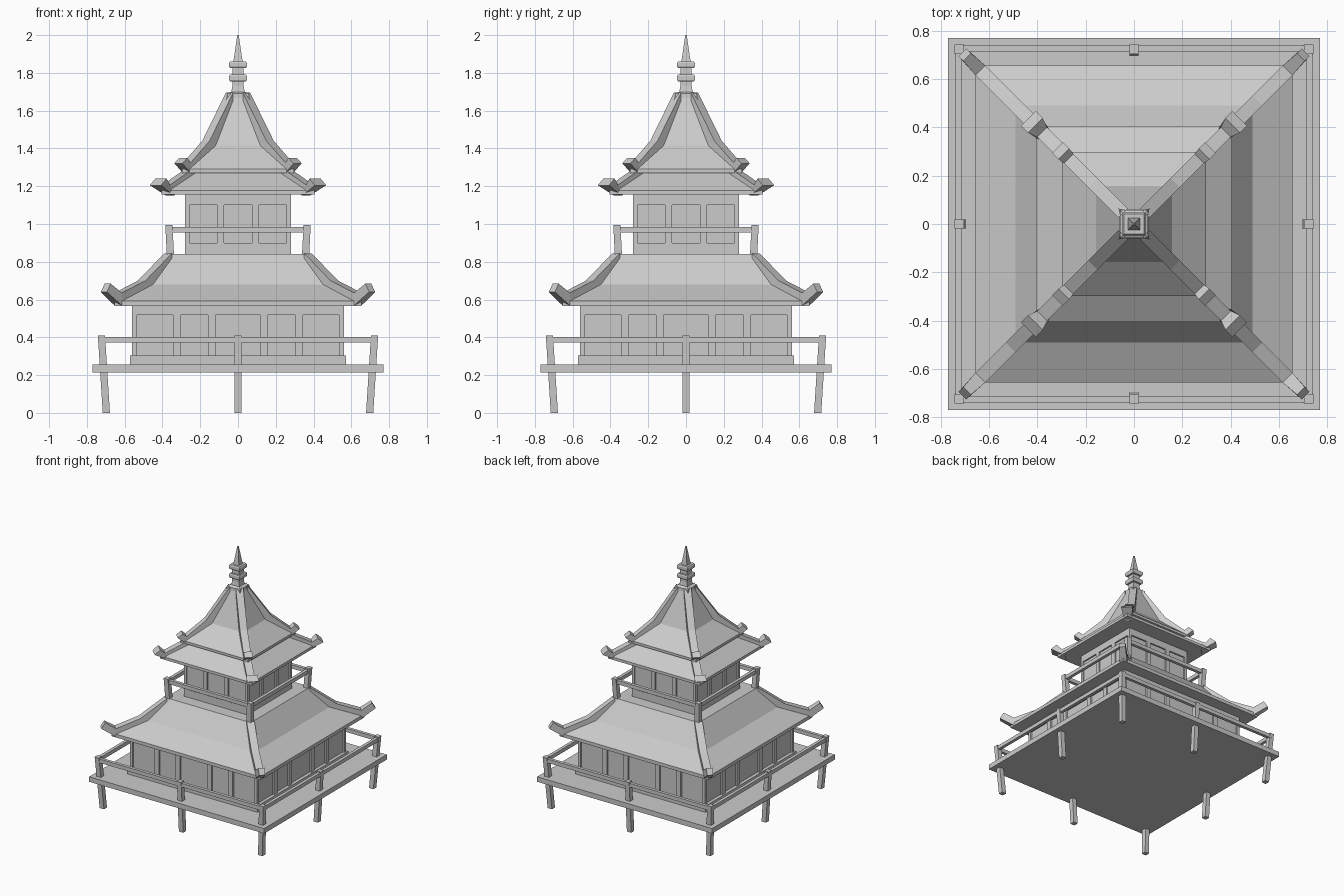
import bpy, bmesh
from math import pi, sqrt
from mathutils import Matrix, Vector

if "Cube" in bpy.data.objects:
    bpy.data.objects.remove(bpy.data.objects["Cube"])


def finish(name, bm):
    bmesh.ops.recalc_face_normals(bm, faces=bm.faces)
    me = bpy.data.meshes.new(name)
    bm.to_mesh(me)
    bm.free()
    ob = bpy.data.objects.new(name, me)
    bpy.context.collection.objects.link(ob)
    return ob


def loft(bm, rings, turn=0):
    """Skin a list of four-point rings, capped at both ends."""
    rot = Matrix.Rotation(turn * pi / 2, 3, 'Z')
    vs = [[bm.verts.new(rot @ Vector(p)) for p in r] for r in rings]
    for a, b in zip(vs, vs[1:]):
        for i in range(4):
            j = (i + 1) % 4
            bm.faces.new((a[i], a[j], b[j], b[i]))
    bm.faces.new(vs[0])
    bm.faces.new(vs[-1])


def square(h, z, cx=0, cy=0):
    return [(cx - h, cy - h, z), (cx + h, cy - h, z), (cx + h, cy + h, z), (cx - h, cy + h, z)]


def box(bm, x0, x1, y0, y1, z0, z1, turn=0):
    loft(bm, [[(x0, y0, z), (x1, y0, z), (x1, y1, z), (x0, y1, z)] for z in (z0, z1)], turn)


def stack(name, profile):
    """Square tower from (half width, height) pairs."""
    bm = bmesh.new()
    loft(bm, [square(h, z) for h, z in profile])
    return finish(name, bm)


def hip_rafters(name, top, bottom, width, tip_width):
    """Upturned ridge beams on the four diagonals, from side-view lines."""
    bm = bmesh.new()
    for k in range(4):
        rings = []
        for i, ((a, za), (b, zb)) in enumerate(zip(top, bottom)):
            o = (tip_width if i == len(top) - 1 else width) / 2 / sqrt(2)
            rings.append([(a - o, a + o, za), (a + o, a - o, za),
                          (b + o, b - o, zb), (b - o, b + o, zb)])
        loft(bm, rings, k)
    return finish(name, bm)


def walls(name, core, half, z, pillars):
    """Recessed panels framed by sill, lintel and pillars; z = four levels."""
    stack(name + "_panels", [(core, z[0]), (core, z[3])])
    stack(name + "_lintel", [(half, z[2]), (half, z[3])])
    bm = bmesh.new()
    for k in range(4):
        for x0, x1 in pillars + [(-b, -a) for a, b in pillars]:
            box(bm, x0, x1, -half, -core + 0.01, z[1], z[2], k)
    finish(name + "_pillars", bm)


def railing(name, pos, ext, z0, z1):
    bm = bmesh.new()
    for k in range(4):
        box(bm, -ext, ext, -pos - 0.0125, -pos + 0.0125, z0, z1, k)
    finish(name, bm)


def posts(name, h, foot, head, z0, z1, middle):
    bm = bmesh.new()
    for k in range(4):
        loft(bm, [square(h, z0, foot, foot), square(h, z1, head, head)], k)
        if middle:
            loft(bm, [square(h, z0, 0, -foot), square(h, z1, 0, -head)], k)
    finish(name, bm)


# Deck on leaning posts
stack("deck", [(0.77, 0.215), (0.77, 0.255)])
posts("deck_posts", 0.019, 0.697, 0.723, 0, 0.41, True)
railing("deck_railing", 0.725, 0.74, 0.372, 0.402)

# Lower storey
stack("lower_plinth", [(0.572, 0.25), (0.572, 0.305)])
walls("lower_wall", 0.546, 0.56, (0.3, 0.3, 0.517, 0.57),
      [(0.12, 0.16), (0.305, 0.345), (0.547, 0.56)])
stack("lower_roof", [(0.655, 0.565), (0.655, 0.592), (0.49, 0.68), (0.375, 0.84)])
hip_rafters("lower_hip_rafters",
            [(0.37, 0.845), (0.51, 0.70), (0.635, 0.635), (0.69, 0.685)],
            [(0.37, 0.78), (0.49, 0.64), (0.63, 0.565), (0.71, 0.64)], 0.057, 0.045)

# Balcony and upper storey
posts("balcony_posts", 0.019, 0.357, 0.366, 0.82, 0.995, False)
railing("balcony_railing", 0.363, 0.38, 0.955, 0.985)
stack("upper_sill", [(0.28, 0.83), (0.28, 0.90)])
walls("upper_wall", 0.268, 0.28, (0.88, 0.90, 1.10, 1.16),
      [(0.075, 0.11), (0.27, 0.28)])

# Two-step upper roof
stack("upper_roof_skirt", [(0.405, 1.155), (0.405, 1.177), (0.25, 1.28)])
hip_rafters("skirt_hip_rafters",
            [(0.24, 1.305), (0.38, 1.207), (0.408, 1.24)],
            [(0.24, 1.25), (0.36, 1.15), (0.437, 1.205)], 0.057, 0.085)
stack("upper_roof", [(0.297, 1.27), (0.297, 1.29), (0.157, 1.415), (0.055, 1.68)])
hip_rafters("upper_hip_rafters",
            [(0.045, 1.695), (0.17, 1.44), (0.27, 1.325), (0.29, 1.35)],
            [(0.045, 1.62), (0.15, 1.39), (0.27, 1.27), (0.316, 1.32)], 0.055, 0.062)

# Finial
stack("roof_cap", [(0.062, 1.64), (0.058, 1.69), (0.04, 1.70)])
stack("finial_stem", [(0.037, 1.69), (0.03, 1.73), (0.03, 1.86)])
for i, z in enumerate((1.755, 1.825)):
    stack(f"finial_ring_{i + 1}", [(0.042, z), (0.047, z + 0.008), (0.047, z + 0.028), (0.042, z + 0.036)])
stack("finial_spike", [(0.025, 1.855), (0.004, 2.0)])
